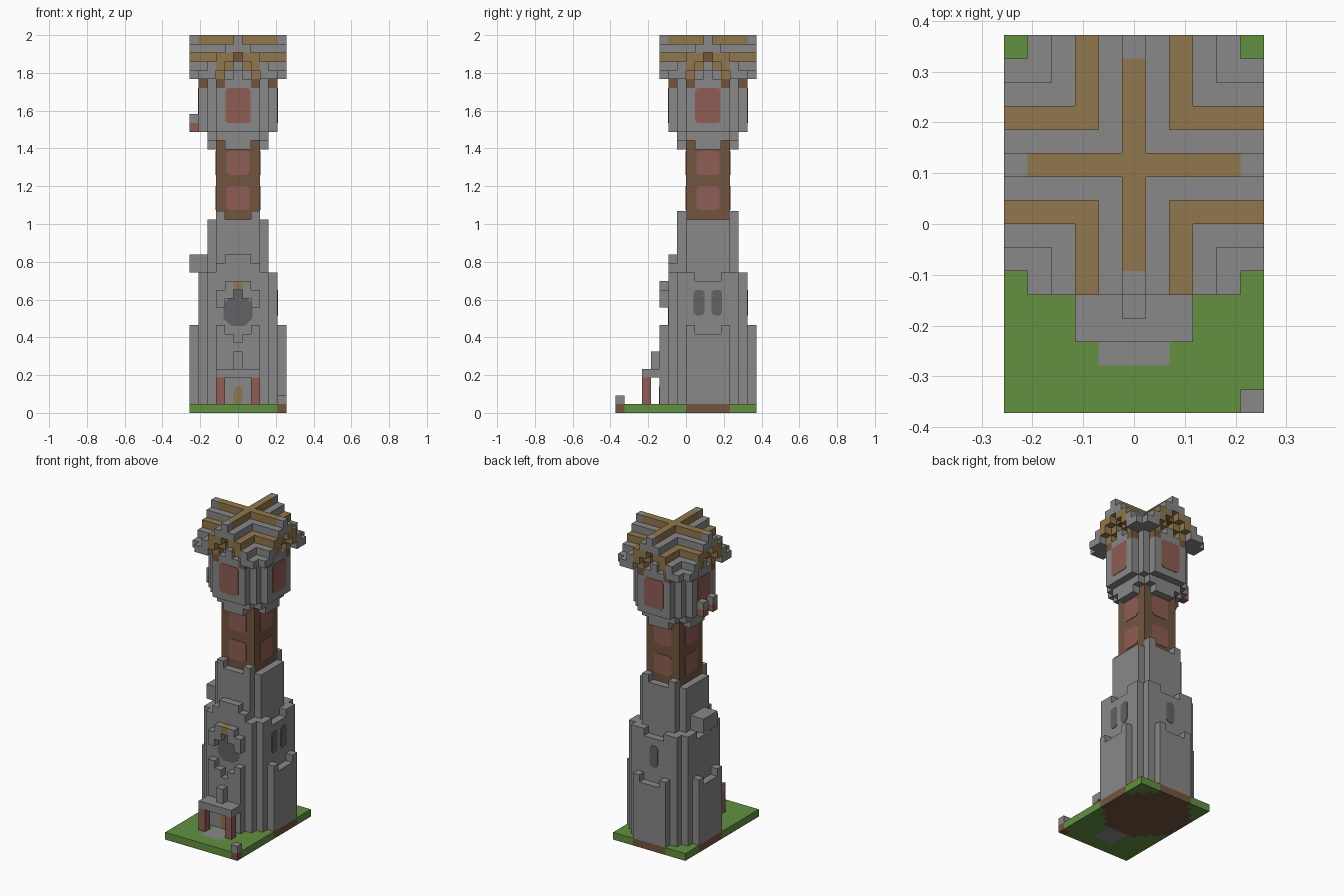
import bpy, bmesh, math
from mathutils import Matrix, Vector

if "Cube" in bpy.data.objects:
    bpy.data.objects.remove(bpy.data.objects["Cube"])

U = 2 / 43                       # edge of one block
MID = Vector((0, 2.5 * U, 0))    # tower axis

COLOURS = {
    "stone": (0.246, 0.246, 0.246),
    "dark_glass": (0.122, 0.122, 0.130),
    "grass": (0.122, 0.279, 0.050),
    "wood": (0.171, 0.091, 0.050),
    "red_clay": (0.275, 0.110, 0.089),
    "ochre": (0.279, 0.185, 0.074),
}
MATS = {}
for label, rgb in COLOURS.items():
    m = bpy.data.materials.new(label)
    m.use_nodes = True
    m.diffuse_color = (*rgb, 1)
    m.node_tree.nodes["Principled BSDF"].inputs["Base Color"].default_value = (*rgb, 1)
    MATS[label] = m
ORDER = list(MATS)


def finish(name, bm, mats):
    mesh = bpy.data.meshes.new(name)
    bm.to_mesh(mesh)
    bm.free()
    for label in mats:
        mesh.materials.append(MATS[label])
    ob = bpy.data.objects.new(name, mesh)
    bpy.context.collection.objects.link(ob)
    return ob


def blocks(name, cells):
    """Skin a set of blocks {(i, j, k): colour}, counted from the tower axis."""
    used = [c for c in ORDER if c in cells.values()]
    bm = bmesh.new()
    verts = {}
    for cell, colour in cells.items():
        for axis in range(3):
            for side in (-1, 1):
                near = list(cell)
                near[axis] += side
                if tuple(near) in cells:
                    continue
                b, c = (axis + 1) % 3, (axis + 2) % 3
                ring = []
                for s, t in ((-1, -1), (1, -1), (1, 1), (-1, 1))[::side]:
                    p = [2 * n for n in cell]
                    p[axis] += side
                    p[b] += s
                    p[c] += t
                    p = tuple(p)
                    if p not in verts:
                        verts[p] = bm.verts.new(Vector((p[0], p[1], p[2] + 1)) * U / 2 + MID)
                    ring.append(verts[p])
                bm.faces.new(ring).material_index = used.index(colour)
    bmesh.ops.dissolve_limit(bm, angle_limit=0.01, verts=bm.verts[:],
                             edges=bm.edges[:], delimit={'MATERIAL'})
    return finish(name, bm, used)


def fill(i, j, k, colour="stone"):
    return {(a, b, c): colour for a in range(i[0], i[1] + 1)
            for b in range(j[0], j[1] + 1) for c in range(k[0], k[1] + 1)}


def tier(radius, cut, low, top):
    """Tower storey with clipped corners; top(a, b) gives the height of each cell."""
    return {(i, j, k): "stone"
            for i in range(-radius, radius + 1) for j in range(-radius, radius + 1)
            if abs(i) + abs(j) <= cut for k in range(low, top(i, j))}


def plate(name, colour, x, z0, z1, half, out, turn=0, chamfer=0.3):
    """Thin panel with clipped corners, laid on the wall 'out' blocks from the axis."""
    c = chamfer
    outline = [(x - half + c, z0), (x + half - c, z0), (x + half, z0 + c), (x + half, z1 - c),
               (x + half - c, z1), (x - half + c, z1), (x - half, z1 - c), (x - half, z0 + c)]
    bm = bmesh.new()
    face = bm.faces.new([bm.verts.new((a * U, -out * U - 0.003, b * U)) for a, b in outline])
    ext = bmesh.ops.extrude_face_region(bm, geom=[face])["geom"]
    bmesh.ops.translate(bm, vec=(0, 0.004, 0), verts=[v for v in ext if isinstance(v, bmesh.types.BMVert)])
    bmesh.ops.recalc_face_normals(bm, faces=bm.faces[:])
    bm.transform(Matrix.Translation(MID) @ Matrix.Rotation(math.radians(turn), 4, 'Z'))
    return finish(name, bm, [colour])


# Ground slab with tower footing, doorstep path and corner post
ground = fill((-5, 5), (-10, 5), (0, 0), "grass")
for i, j, k in list(ground):
    if abs(i) + abs(j) <= 7 and abs(j) <= 5:
        ground[i, j, k] = "wood"
    elif abs(i) <= 1 and -8 <= j <= -6:
        ground[i, j, k] = "stone"
ground[5, -10, 0] = "wood"
blocks("ground", ground)
blocks("corner_post", {(5, -10, 1): "stone"})


# Lower storey: buttressed walls with dipped tops
def lower_top(i, j):
    if max(abs(i), abs(j)) < 5:
        return 9
    if j == -5:
        return 8 + abs(i)
    return 10 if min(abs(i), abs(j)) == 2 else 9


blocks("lower_storey", tier(5, 7, 1, lower_top))


# Middle storey: battlements, raised front gable
def middle_top(i, j):
    if j == -4 and abs(i) <= 2:
        return 18 if abs(i) <= 1 else 17
    if max(abs(i), abs(j)) == 4 and min(abs(i), abs(j)) <= 1:
        return 15
    return 16


blocks("middle_storey", tier(4, 7, 8, middle_top))
blocks("upper_storey", tier(3, 5, 15, lambda i, j: 23 if abs(j) == 3 and abs(i) == 2 else 22))
blocks("side_bay", fill((-5, -4), (-1, 1), (16, 17)))

# Porch
for s, label in ((-1, "right"), (1, "left")):
    blocks("porch_post_" + label, fill((2 * s, 2 * s), (-7, -7), (1, 3), "red_clay"))
blocks("porch_roof", {**fill((-2, 2), (-7, -6), (4, 4)), **fill((0, 0), (-6, -6), (5, 6))})
plate("door", "ochre", 0, 1, 3, 0.5, 5.5)

# Front window with stepped hood
plate("front_window", "dark_glass", 0, 9.9, 13.3, 1.65, 4.5, chamfer=0.85)
plate("front_window_peak", "dark_glass", 0, 13, 14, 0.5, 4.5, chamfer=0.05)
hood = {(0, -5, 14): "ochre"}
for s in (-1, 1):
    hood.update(fill((s, s), (-5, -5), (13, 14)))
    hood.update(fill((2 * s, 2 * s), (-5, -5), (12, 13)))
blocks("window_hood", hood)

# Slit windows on the side and back
for x in (-1, 1):
    plate("side_slit", "dark_glass", x, 11.1, 14, 0.62, 4.5, 90)
plate("back_slit", "dark_glass", 0, 11.1, 14, 0.62, 4.5, 180)

# Timber shaft and its panels
blocks("shaft", fill((-2, 2), (-2, 2), (20, 31), "wood"))
for turn in range(0, 360, 90):
    for z in (23.1, 27.1):
        plate("shaft_panel", "red_clay", 0, z, z + 2.7, 1.3, 2.5, turn)

# Belfry on corbels
belfry = tier(3, 5, 31, lambda i, j: 32)
belfry.update(tier(4, 6, 32, lambda i, j: 37))
for s in (-3, 3):
    belfry.update(fill((-1, 1), (s, s), (30, 30)))
    belfry.update(fill((s, s), (-1, 1), (30, 30)))
blocks("belfry", belfry)
for turn in range(0, 360, 90):
    plate("belfry_panel", "red_clay", 0, 33, 36.99, 1.45, 4.5, turn)

# Small brackets on one side of the belfry
for j in (-1, 1):
    blocks("bracket", {(-5, j, 32): "red_clay", (-5, j, 33): "stone"})

# Cross-gabled roof: height falls with distance from the nearer ridge
roof = {}
for i in range(-5, 6):
    for j in range(-5, 6):
        m, far = sorted((abs(i), abs(j)))
        if m == 5:
            continue
        top = 42 - m
        low = 37 if far <= 3 else top - 1 if m < 4 else top
        for k in range(low, top + 1):
            roof[i, j, k] = "stone"
        if (m == 0 and far <= 4) or m == 2:
            roof[i, j, top] = "ochre"
        # Gable beams and attic walls
        if far == 5 and m in (1, 2):
            roof[i, j, top - 1] = "ochre"
        if far == 4 and m <= 2:
            wall = {0: 38, 1: 37, 2: 38}[m]
            for k in range(37, wall + 1):
                roof[i, j, k] = "stone"
            if m == 2:
                roof[i, j, 37] = "wood"
                roof[i, j, 38] = "ochre"
            elif m == 1:
                roof[i, j, 39] = "ochre"
            else:
                roof[i, j, 40] = "wood"
blocks("roof", roof)
